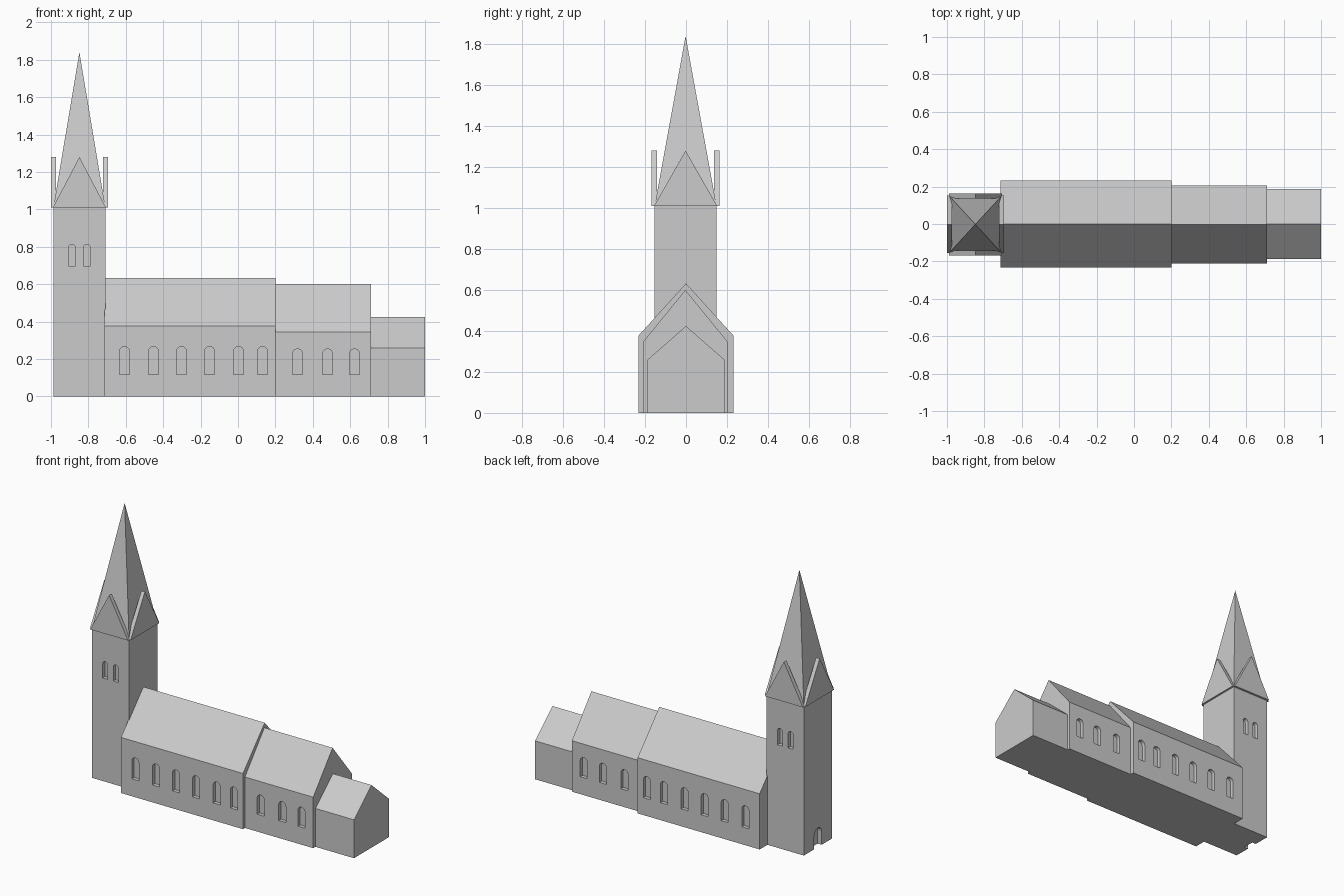
import bpy, bmesh, math
from mathutils import Vector

if "Cube" in bpy.data.objects:
    bpy.data.objects.remove(bpy.data.objects["Cube"])

stone = bpy.data.materials.new("pale grey stone")
stone.diffuse_color = (0.6, 0.6, 0.6, 1)
stone.use_nodes = True
stone.node_tree.nodes["Principled BSDF"].inputs["Base Color"].default_value = stone.diffuse_color


def finish(name, bm):
    bmesh.ops.recalc_face_normals(bm, faces=bm.faces)
    me = bpy.data.meshes.new(name)
    bm.to_mesh(me)
    bm.free()
    me.materials.append(stone)
    ob = bpy.data.objects.new(name, me)
    bpy.context.collection.objects.link(ob)
    return ob


def add_prism(bm, pts, axis, a, b):
    """Extrude a (horizontal, z) profile along x or y from a to b."""
    def place(p, d):
        return (d, p[0], p[1]) if axis == 'x' else (p[0], d, p[1])
    face = bm.faces.new([bm.verts.new(place(p, a)) for p in pts])
    ext = bmesh.ops.extrude_face_region(bm, geom=[face])
    vs = [g for g in ext['geom'] if isinstance(g, bmesh.types.BMVert)]
    step = Vector((b - a, 0, 0)) if axis == 'x' else Vector((0, b - a, 0))
    bmesh.ops.translate(bm, verts=vs, vec=step)


def prism(name, pts, axis, a, b):
    bm = bmesh.new()
    add_prism(bm, pts, axis, a, b)
    return finish(name, bm)


def house(name, x0, x1, cy, half, eaves, ridge):
    return prism(name, [(cy - half, 0), (cy + half, 0), (cy + half, eaves),
                        (cy, ridge), (cy - half, eaves)], 'x', x0, x1)


def arch(c, width, z0, z1, n=8):
    """Round-headed opening outline."""
    r = width / 2
    return [(c - r, z0), (c + r, z0)] + [
        (c + r * math.cos(math.pi * i / n), z1 - r + r * math.sin(math.pi * i / n))
        for i in range(n + 1)]


def carve(ob, openings):
    """Cut recesses given as (outline, axis, from, to)."""
    bm = bmesh.new()
    for o in openings:
        add_prism(bm, *o)
    cutter = finish("cutter", bm)
    cutter.hide_render = True
    mod = ob.modifiers.new("recesses", 'BOOLEAN')
    mod.operation, mod.solver, mod.object = 'DIFFERENCE', 'EXACT', cutter
    bpy.context.view_layer.objects.active = ob
    bpy.ops.object.modifier_apply(modifier=mod.name)
    bpy.data.objects.remove(cutter)


def side_windows(xs, width, z0, z1, cy, half, depth=0.025):
    """Matching windows on the front and back walls."""
    return [(arch(x, width, z0, z1), 'y', cy + s * (half - depth), cy + s * (half + 0.05))
            for x in xs for s in (-1, 1)]


# nave, chancel and east annex
nave = house("nave", -0.714, 0.2, 0, 0.232, 0.377, 0.632)
carve(nave, side_windows([-0.607, -0.452, -0.302, -0.152, 0.003, 0.131],
                         0.053, 0.118, 0.267, 0, 0.232))
chancel = house("chancel", 0.2, 0.711, -0.003, 0.208, 0.345, 0.6)
carve(chancel, side_windows([0.318, 0.479, 0.623], 0.053, 0.118, 0.254, -0.003, 0.208))
house("east_annex", 0.711, 1.0, 0, 0.187, 0.26, 0.424)

# tower with belfry windows and west door
CX, CY, HX, HY, TOP = -0.848, -0.002, 0.139, 0.151, 1.01
tower = prism("tower", [(CX - HX, 0), (CX + HX, 0), (CX + HX, TOP), (CX - HX, TOP)],
              'y', CY - HY, CY + HY)
door = (arch(CY, 0.08, -0.05, 0.13), 'x', CX - HX - 0.05, CX - HX + 0.03)
carve(tower, side_windows([-0.888, -0.808], 0.037, 0.698, 0.813, CY, HY) + [door])

# spire
bm = bmesh.new()
base = [bm.verts.new((CX + sx * HX, CY + sy * HY, TOP))
        for sx, sy in ((-1, -1), (1, -1), (1, 1), (-1, 1))]
apex = bm.verts.new((CX, CY, 1.84))
bm.faces.new(base)
for i in range(4):
    bm.faces.new((base[i], base[(i + 1) % 4], apex))
finish("spire", bm)

# thin gable on each side of the spire foot
for s, label in ((-1, "low"), (1, "high")):
    prism("gable_y_" + label, [(CX - 0.142, TOP), (CX + 0.142, TOP), (CX, 1.28)],
          'y', CY + s * 0.139, CY + s * 0.166)
    prism("gable_x_" + label, [(CY - 0.154, TOP), (CY + 0.154, TOP), (CY, 1.28)],
          'x', CX + s * 0.125, CX + s * 0.152)
